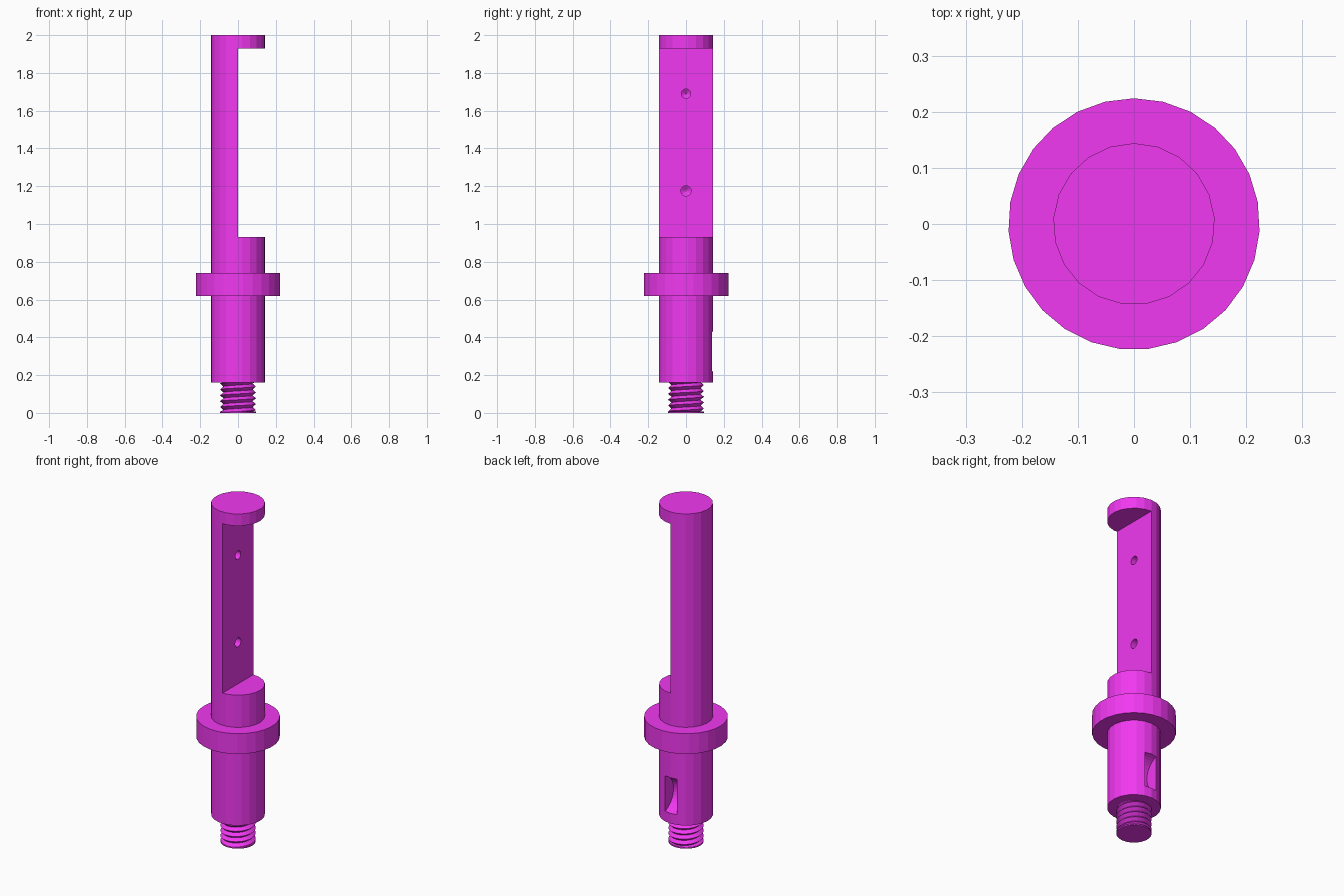
import bpy, bmesh, math
from mathutils import Matrix

if "Cube" in bpy.data.objects:
    bpy.data.objects.remove(bpy.data.objects["Cube"])

mat = bpy.data.materials.new("magenta")
mat.diffuse_color = (0.88, 0.04, 0.88, 1)
mat.use_nodes = True
mat.node_tree.nodes["Principled BSDF"].inputs["Base Color"].default_value = mat.diffuse_color


def to_object(bm, name, matrix=Matrix()):
    bmesh.ops.remove_doubles(bm, verts=bm.verts, dist=1e-5)
    bmesh.ops.recalc_face_normals(bm, faces=bm.faces)
    bm.transform(matrix)
    me = bpy.data.meshes.new(name)
    bm.to_mesh(me)
    bm.free()
    me.materials.append(mat)
    ob = bpy.data.objects.new(name, me)
    bpy.context.collection.objects.link(ob)
    return ob


def lathe(name, profile, sides, matrix=Matrix()):
    """Revolve (radius, z) points about z, first vertex towards +y."""
    bm = bmesh.new()
    rings = []
    for r, z in profile:
        ring = []
        for i in range(sides):
            a = math.pi / 2 + math.tau * i / sides
            ring.append(bm.verts.new((r * math.cos(a), r * math.sin(a), z)))
        rings.append(ring)
    for lo, hi in zip(rings, rings[1:]):
        for i in range(sides):
            k = (i + 1) % sides
            bm.faces.new((lo[i], lo[k], hi[k], hi[i]))
    for ring in (rings[0], rings[-1]):
        if name != "collar":
            bm.faces.new(ring)
    return to_object(bm, name, matrix)


def cut(target, cutter):
    mod = target.modifiers.new("cut", 'BOOLEAN')
    mod.operation = 'DIFFERENCE'
    mod.solver = 'EXACT'
    mod.object = cutter
    bpy.context.view_layer.objects.active = target
    bpy.ops.object.modifier_apply(modifier=mod.name)
    bpy.data.objects.remove(cutter)


# main shaft
shaft = lathe("shaft", [(0.144, 0.16), (0.144, 2.0)], 21)

# half-round flat along the upper shaft
bm = bmesh.new()
bmesh.ops.create_cube(bm, size=1.0)
cut(shaft, to_object(bm, "flat_cutter",
                     Matrix.Translation((0.25, 0, 1.43)) @ Matrix.Diagonal((0.5, 0.6, 1.0, 1))))

# blind drilled holes with pointed ends
for z, r in ((1.175, 0.027), (1.69, 0.025)):
    place = Matrix.Translation((0, 0, z)) @ Matrix.Rotation(-math.pi / 2, 4, 'Y')
    cut(shaft, lathe("hole_cutter", [(r, -0.05), (r, 0.07), (0.002, 0.086)], 16, place))

# half-moon key slot at the back
slot = Matrix.Translation((0, 0.17, 0.325)) @ Matrix.Rotation(math.pi / 2, 4, 'Y')
cut(shaft, lathe("key_slot_cutter", [(0.109, -0.039), (0.109, 0.039)], 40, slot))

# collar
lathe("collar", [(0.138, 0.62), (0.224, 0.62), (0.224, 0.74), (0.138, 0.74)], 27)

# threaded end: helical V ridge strip
pitch, n = 0.031, 28
bm = bmesh.new()
rows = []
for j in range(-3, 13):
    r = 0.095 if j % 2 else 0.077
    row = []
    for i in range(n + 1):
        a = math.tau * i / n
        z = min(max(j * pitch / 2 + pitch * i / n, 0.006), 0.165)
        row.append(bm.verts.new((r * math.cos(a), r * math.sin(a), z)))
    rows.append(row)
for lo, hi in zip(rows, rows[1:]):
    for i in range(n):
        if max(v.co.z for v in (lo[i], lo[i + 1], hi[i], hi[i + 1])) > 0.0061 and \
           min(v.co.z for v in (lo[i], lo[i + 1], hi[i], hi[i + 1])) < 0.1649:
            bm.faces.new((lo[i], lo[i + 1], hi[i + 1], hi[i]))
bmesh.ops.delete(bm, geom=[v for v in bm.verts if not v.link_faces], context='VERTS')
to_object(bm, "thread")

# end disc of the thread
lathe("thread_end", [(0.094, 0.0), (0.094, 0.008)], 28)
